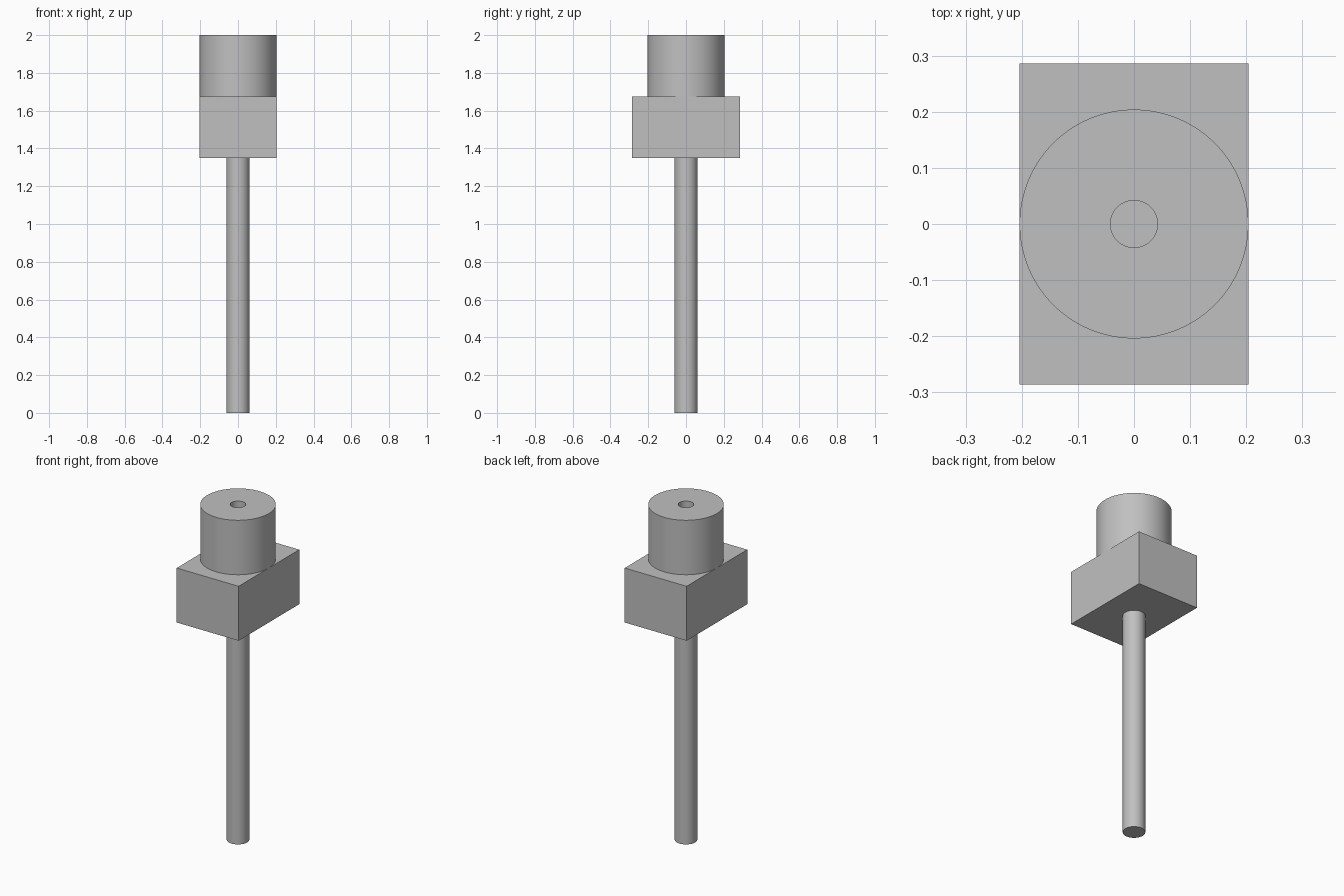
import bpy
import bmesh
import math

cube = bpy.data.objects.get("Cube")
if cube:
    bpy.data.objects.remove(cube, do_unlink=True)

# Shared grey material
GREY = (0.53, 0.53, 0.53, 1.0)
grey = bpy.data.materials.new("plain grey")
grey.use_nodes = True
grey.diffuse_color = GREY
grey.node_tree.nodes["Principled BSDF"].inputs["Base Color"].default_value = GREY

BLOCK_BOTTOM, BLOCK_TOP, TOP = 1.35, 1.675, 2.0
HEAD_R, HOLE_R, ROD_R = 0.204, 0.042, 0.061
HALF_DEPTH = 0.286


def add_object(name, bm):
    bmesh.ops.recalc_face_normals(bm, faces=bm.faces)
    mesh = bpy.data.meshes.new(name)
    bm.to_mesh(mesh)
    bm.free()
    mesh.materials.append(grey)
    obj = bpy.data.objects.new(name, mesh)
    bpy.context.collection.objects.link(obj)
    bpy.ops.object.select_all(action="DESELECT")
    obj.select_set(True)
    bpy.context.view_layer.objects.active = obj
    bpy.ops.object.shade_smooth_by_angle(angle=math.radians(30))
    return obj


def lathe(name, profile, steps=96):
    """Spin a (radius, height) profile around the z axis."""
    bm = bmesh.new()
    verts = [bm.verts.new((r, 0, z)) for r, z in profile]
    edges = [bm.edges.new(pair) for pair in zip(verts, verts[1:])]
    bmesh.ops.spin(bm, geom=verts + edges, cent=(0, 0, 0), axis=(0, 0, 1),
                   angle=math.tau, steps=steps)
    bmesh.ops.remove_doubles(bm, verts=bm.verts, dist=1e-5)
    return add_object(name, bm)


# Round head with a central bore
lathe("bored_head", [(0, BLOCK_TOP), (HOLE_R, BLOCK_TOP), (HOLE_R, TOP),
                     (HEAD_R, TOP), (HEAD_R, BLOCK_TOP)])

# Long round rod
lathe("rod", [(0, 0), (ROD_R, 0), (ROD_R, BLOCK_BOTTOM)])

# Rectangular block between rod and head
bm = bmesh.new()
bmesh.ops.create_cube(bm, size=1)
bmesh.ops.scale(bm, verts=bm.verts,
                vec=(2 * HEAD_R, 2 * HALF_DEPTH, BLOCK_TOP - BLOCK_BOTTOM))
bmesh.ops.translate(bm, verts=bm.verts, vec=(0, 0, (BLOCK_TOP + BLOCK_BOTTOM) / 2))
add_object("block", bm)
